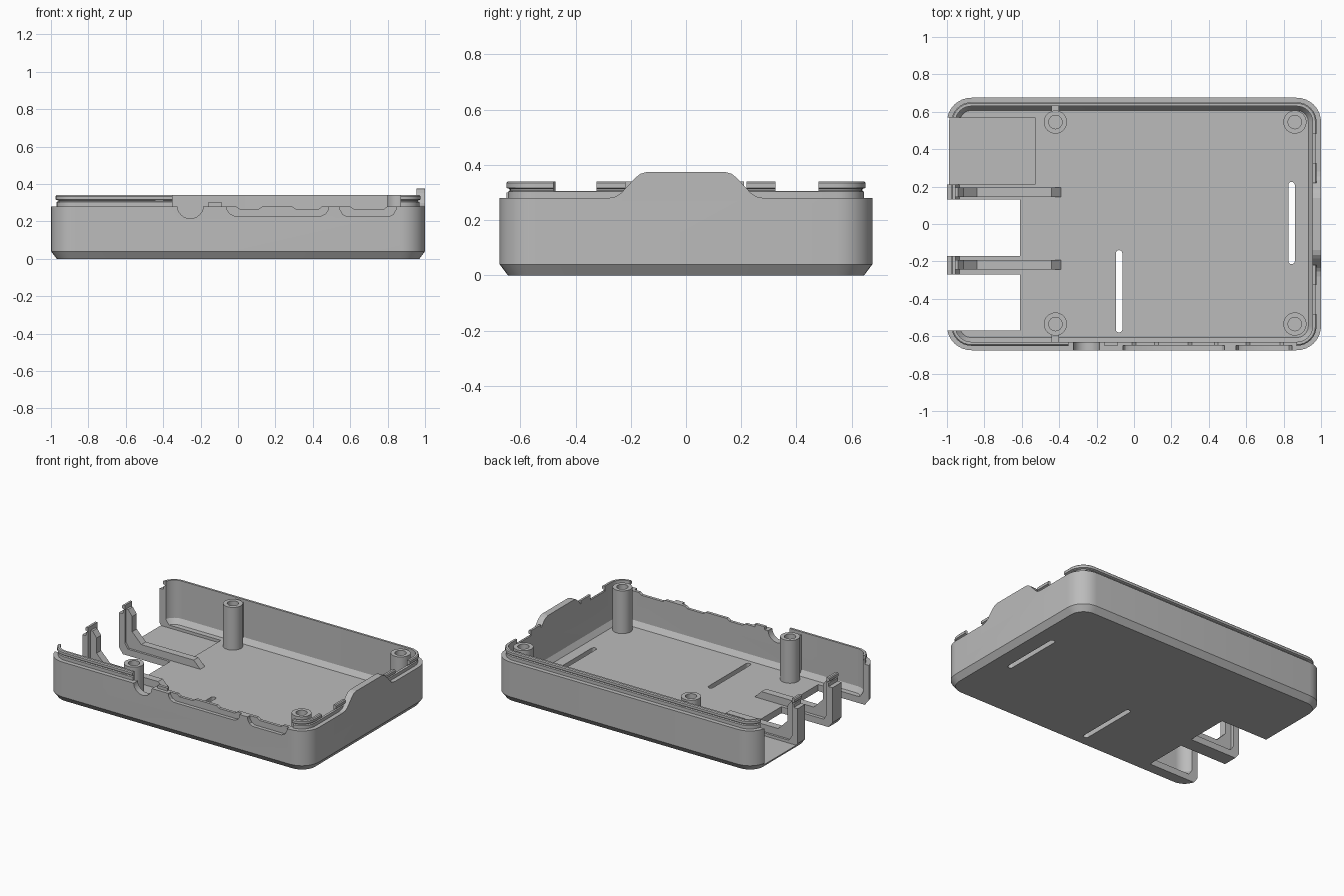
import bpy, bmesh
from math import sin, cos, pi, radians

cube = bpy.data.objects.get("Cube")
if cube:
    bpy.data.objects.remove(cube)

grey = bpy.data.materials.new("matte_grey")
grey.use_nodes = True
grey.diffuse_color = (0.5, 0.5, 0.5, 1)
grey.node_tree.nodes["Principled BSDF"].inputs["Base Color"].default_value = (0.5, 0.5, 0.5, 1)


def finish(name, bm):
    bmesh.ops.remove_doubles(bm, verts=bm.verts, dist=0.0001)
    bmesh.ops.recalc_face_normals(bm, faces=bm.faces)
    mesh = bpy.data.meshes.new(name)
    bm.to_mesh(mesh)
    bm.free()
    mesh.materials.append(grey)
    ob = bpy.data.objects.new(name, mesh)
    bpy.context.collection.objects.link(ob)
    return ob


def smooth(ob):
    bpy.ops.object.select_all(action="DESELECT")
    bpy.context.view_layer.objects.active = ob
    ob.select_set(True)
    bpy.ops.object.shade_smooth_by_angle(angle=radians(30))


def loft(name, hx, hy, r, sections, cx=0, cy=0, steps=8):
    """Stack rounded rectangles given as (inset, height) and cap both ends."""
    bm = bmesh.new()
    rings = []
    for inset, z in sections:
        ring = []
        for k, (sx, sy) in enumerate([(1, 1), (-1, 1), (-1, -1), (1, -1)]):
            for i in range(steps + 1):
                a = (k + i / steps) * pi / 2
                ring.append(bm.verts.new((cx + sx * (hx - r) + (r - inset) * cos(a),
                                          cy + sy * (hy - r) + (r - inset) * sin(a), z)))
        rings.append(ring)
    for a, b in zip(rings, rings[1:]):
        for i in range(len(a)):
            j = (i + 1) % len(a)
            bm.faces.new((a[i], a[j], b[j], b[i]))
    bm.faces.new(rings[0][::-1])
    bm.faces.new(rings[-1])
    return finish(name, bm)


def prism(name, profile, lo, hi, axis):
    """Extrude a profile along x (points y, z) or along y (points x, z)."""
    bm = bmesh.new()
    ends = [[bm.verts.new((d, u, z) if axis == "x" else (u, d, z)) for u, z in profile]
            for d in (lo, hi)]
    bm.faces.new(ends[0][::-1])
    bm.faces.new(ends[1])
    for i in range(len(profile)):
        j = (i + 1) % len(profile)
        bm.faces.new((ends[0][i], ends[0][j], ends[1][j], ends[1][i]))
    return finish(name, bm)


def box(name, x0, x1, y0, y1, z0, z1):
    return prism(name, [(x0, z0), (x1, z0), (x1, z1), (x0, z1)], y0, y1, "y")


def cut(ob, cutter):
    mod = ob.modifiers.new("cut", "BOOLEAN")
    mod.operation = "DIFFERENCE"
    mod.solver = "EXACT"
    mod.object = cutter
    bpy.context.view_layer.objects.active = ob
    bpy.ops.object.modifier_apply(modifier=mod.name)
    bpy.data.objects.remove(cutter)


# Tray: chamfered foot, outer wall, grooved lip, inner wall, floor
FLOOR, RIM, TOP = 0.045, 0.28, 0.34
tray = loft("case_tray", 1, 0.675, 0.13, [
    (0.03, 0), (0, 0.04), (0, RIM), (0.03, RIM), (0.03, 0.303), (0.038, 0.307),
    (0.038, 0.312), (0.024, 0.317), (0.024, 0.334), (0.03, TOP), (0.045, TOP),
    (0.045, 0.08), (0.068, FLOOR)])

# Open port end: two full cutouts and a thinned floor bay
cut(tray, box("port_cutter", -1.1, -0.61, -0.57, -0.27, -0.1, 0.5))
cut(tray, box("port_cutter", -1.1, -0.61, -0.17, 0.13, -0.1, 0.5))
cut(tray, box("bay_cutter", -1.1, -0.53, 0.21, 0.57, 0.025, 0.5))

# Front edge: lip removed, round jack notch, shallow connector recesses
cut(tray, box("front_lip_cutter", -0.35, 0.87, -0.7, -0.6, RIM, 0.5))
arc = [(-0.255 + 0.07 * cos(a), 0.285 + 0.07 * sin(a))
       for a in [pi + i * pi / 12 for i in range(13)]]
cut(tray, prism("jack_cutter", arc + [(-0.185, 0.4), (-0.325, 0.4)], -0.7, -0.6, "y"))
for x0, x1, low in [(-0.06, 0.485, 0.23), (0.545, 0.845, 0.225)]:
    scoop = [(x0, 0.4), (x0, 0.265), (x0 + 0.015, low + 0.012), (x0 + 0.04, low),
             (x1 - 0.04, low), (x1 - 0.015, low + 0.012), (x1, 0.265), (x1, 0.4)]
    cut(tray, prism("connector_cutter", scoop, -0.7, -0.65, "y"))
for x0, x1 in [(-0.01, 0.13), (0.29, 0.45), (0.6, 0.8)]:
    dip = [(x0, 0.3), (x0, 0.28), (x0 + 0.02, 0.266), (x1 - 0.02, 0.266), (x1, 0.28), (x1, 0.3)]
    cut(tray, prism("dip_cutter", dip, -0.7, -0.6, "y"))

# Lip gaps on the card end
for side in (-1, 1):
    y0, y1 = sorted((side * 0.325, side * 0.48))
    cut(tray, box("lip_gap_cutter", 0.9, 1.1, y0, y1, 0.305, 0.5))
cut(tray, box("lip_middle_cutter", 0.9, 1.1, -0.22, 0.22, RIM, 0.5))

# Ventilation slots through the floor
for cx, cy in [(-0.08, -0.36), (0.8425, 0.005)]:
    cut(tray, loft("slot_cutter", 0.0175, 0.22, 0.0175, [(0, -0.1), (0, 0.2)], cx, cy))
smooth(tray)

# Raised tab on the card end
half = [(0.28, RIM), (0.255, 0.285), (0.235, 0.298), (0.185, 0.352), (0.165, 0.368), (0.14, 0.375)]
tab = half + [(-y, z) for y, z in reversed(half)]
prism("card_end_tab", tab, 0.955, 1, "x")

# Small key on the front edge
box("front_key", -0.16, -0.085, -0.65, -0.63, 0.27, 0.3)

# Screw posts with blind holes, the port-end pair tied to the walls
for x in (-0.42, 0.86):
    for y in (-0.535, 0.545):
        post = loft("screw_post", 0.062, 0.062, 0.062,
                    [(0, 0.03), (0, TOP), (0.026, TOP), (0.026, 0.12)], x, y)
        smooth(post)
for y0, y1 in [(-0.64, -0.58), (0.59, 0.64)]:
    box("post_web", -0.44, -0.4, y0, y1, 0.03, 0.32)

# L-shaped ribs bracing the two port uprights
rib = [(-0.965, 0.03), (-0.39, 0.03), (-0.39, 0.045), (-0.44, 0.095), (-0.84, 0.095),
       (-0.91, 0.165), (-0.91, 0.27), (-0.94, 0.31), (-0.965, 0.31)]
for y in (-0.218, 0.17):
    prism("port_rib", rib, y - 0.025, y + 0.025, "y")
